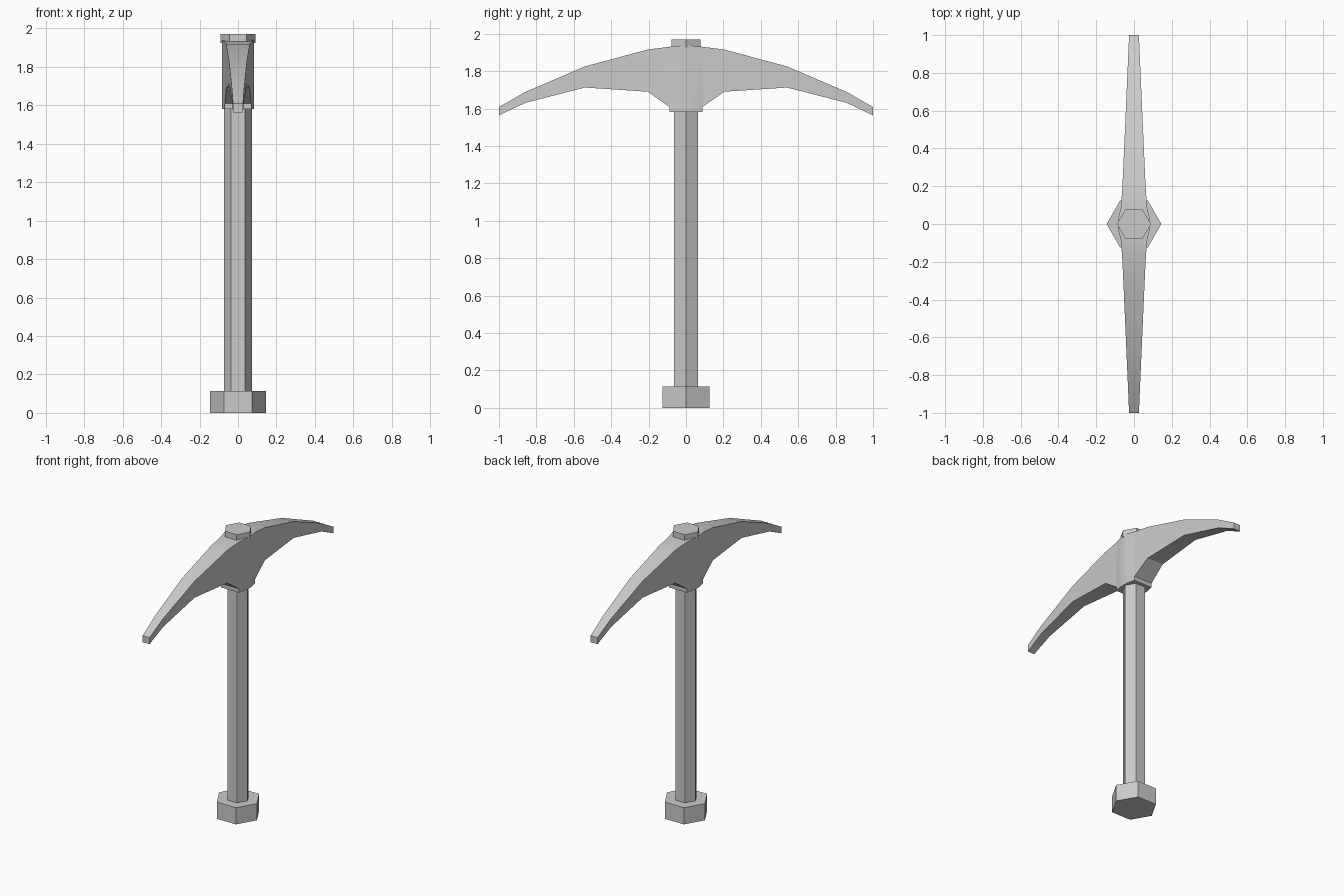
import bpy, bmesh, math

if "Cube" in bpy.data.objects:
    bpy.data.objects.remove(bpy.data.objects["Cube"])


def hex_prism(name, radius, z0, z1):
    # Six-sided prism with corners pointing along x
    bpy.ops.mesh.primitive_cylinder_add(vertices=6, radius=radius, depth=z1 - z0,
                                        location=(0, 0, (z0 + z1) / 2),
                                        rotation=(0, 0, math.radians(30)))
    ob = bpy.context.object
    ob.name = name
    return ob


# Handle, pommel and top cap
hex_prism("handle", 0.073, 0.05, 1.94)
hex_prism("pommel", 0.145, 0.0, 0.115)
hex_prism("top_cap", 0.09, 1.925, 1.97)

# Pick head: half sections as (y, half width, bottom z, top z)
half = [(0.03, 0.083, 1.58, 1.936), (0.087, 0.069, 1.58, 1.93),
        (0.088, 0.069, 1.608, 1.93), (0.205, 0.061, 1.69, 1.915),
        (0.54, 0.046, 1.712, 1.825), (0.86, 0.032, 1.63, 1.688),
        (1.0, 0.026, 1.563, 1.608)]
sections = [(-y, w, b, t) for y, w, b, t in reversed(half)] + half

bm = bmesh.new()
rings = [[bm.verts.new(p) for p in ((-w, y, b), (w, y, b), (w, y, t), (-w, y, t))]
         for y, w, b, t in sections]
for a, b in zip(rings, rings[1:]):
    for i in range(4):
        j = (i + 1) % 4
        bm.faces.new((a[i], a[j], b[j], b[i]))
bm.faces.new(rings[0])
bm.faces.new(rings[-1])
bmesh.ops.recalc_face_normals(bm, faces=bm.faces)
mesh = bpy.data.meshes.new("pick_head")
bm.to_mesh(mesh)
bm.free()
head = bpy.data.objects.new("pick_head", mesh)
bpy.context.collection.objects.link(head)

# Soft shading along the curved blade, crisp long edges
bpy.ops.object.select_all(action='DESELECT')
head.select_set(True)
bpy.context.view_layer.objects.active = head
bpy.ops.object.shade_smooth_by_angle(angle=math.radians(30))
